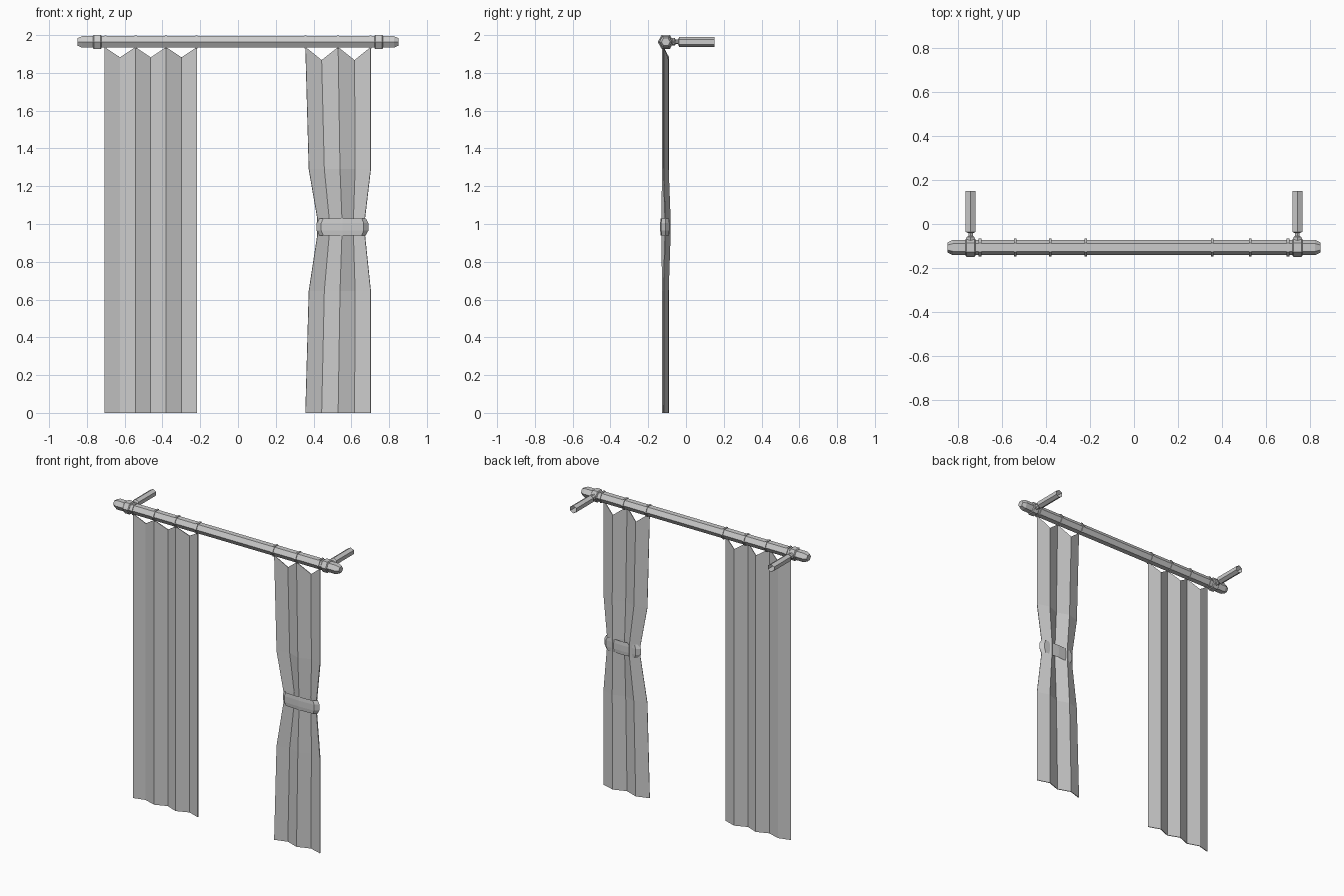
import bpy, bmesh
from math import cos, sin, pi

if "Cube" in bpy.data.objects:
    bpy.data.objects.remove(bpy.data.objects["Cube"])

ROD_Y, ROD_Z = -0.107, 1.964


def make_object(name, rows, closed=False, cap_start=False, cap_end=False, thickness=0):
    """Skin a list of point rows into one mesh."""
    bm = bmesh.new()
    grid = [[bm.verts.new(p) for p in row] for row in rows]
    n = len(rows[0])
    for a, b in zip(grid, grid[1:]):
        for i in range(n if closed else n - 1):
            j = (i + 1) % n
            bm.faces.new((a[i], a[j], b[j], b[i]))
    if cap_start:
        bm.faces.new(grid[0][::-1])
    if cap_end:
        bm.faces.new(grid[-1])
    bmesh.ops.recalc_face_normals(bm, faces=bm.faces)
    me = bpy.data.meshes.new(name)
    bm.to_mesh(me)
    bm.free()
    ob = bpy.data.objects.new(name, me)
    bpy.context.collection.objects.link(ob)
    if thickness:
        mod = ob.modifiers.new("thickness", 'SOLIDIFY')
        mod.thickness = thickness
        mod.offset = 0
    return ob


def hex_x(name, profile):
    """Hexagonal turned part along x on the rod axis; profile of (x, radius)."""
    rows = [[(x, ROD_Y + r * cos(k * pi / 3), ROD_Z + r * sin(k * pi / 3))
             for k in range(6)] for x, r in profile]
    return make_object(name, rows, True, True, True)


def hex_y(name, x, profile, cap_end):
    """Hexagonal turned part along y, corner upwards; profile of (y, radius)."""
    rows = [[(x + r * sin(k * pi / 3), y, ROD_Z + r * cos(k * pi / 3))
             for k in range(6)] for y, r in profile]
    return make_object(name, rows, True, True, cap_end)


# Rod with chamfered ends
hex_x("rod", [(-0.85, 0.023), (-0.825, 0.035), (0.825, 0.035), (0.85, 0.023)])

# Wall brackets
for side, s in (("left", -1), ("right", 1)):
    x = s * 0.745
    hex_x(f"bracket_collar_{side}", [(x - 0.023, 0.037), (x - 0.018, 0.043),
                                     (x + 0.018, 0.043), (x + 0.023, 0.037)])
    hex_y(f"bracket_arm_{side}", x,
          [(-0.075, 0.02), (-0.06, 0.02), (-0.054, 0.012), (-0.042, 0.012),
           (-0.036, 0.026), (0.15, 0.026)], False)

# Curtain rings
for i, x in enumerate((-0.702, -0.542, -0.381, -0.22, 0.357, 0.53, 0.702)):
    hex_x(f"curtain_ring_{i + 1}", [(x - 0.006, 0.040), (x + 0.006, 0.040)])

# Straight left curtain: pleated, hanging in scallops from the rings
fold_x = (-0.707, -0.625, -0.543, -0.462, -0.381, -0.299, -0.217)
fold_y = (-0.12, -0.098, -0.125, -0.093, -0.125, -0.092, -0.12)
top = [(x, y, 1.882 if i % 2 else 1.937) for i, (x, y) in enumerate(zip(fold_x, fold_y))]
bottom = [(x, y, 0.0) for x, y in zip(fold_x, fold_y)]
make_object("left_curtain", [top, bottom], thickness=0.005)

# Tied right curtain: gathered towards the tieback
wide = (0.357, 0.443, 0.53, 0.617, 0.703)
mid = (0.375, 0.457, 0.54, 0.62, 0.703)
waist = (0.42, 0.483, 0.55, 0.611, 0.672)
depth = (-0.12, -0.094, -0.125, -0.094, -0.12)
tied = (-0.112, -0.084, -0.127, -0.084, -0.112)
rows = [[(x, y, 1.868 if i % 2 else 1.937) for i, (x, y) in enumerate(zip(wide, depth))]]
for xs, ys, z in ((mid, depth, 1.29), (waist, tied, 1.03), (waist, tied, 0.94),
                  (mid, depth, 0.645), (wide, depth, 0.0)):
    rows.append([(x, y, z) for x, y in zip(xs, ys)])
make_object("right_curtain", rows, thickness=0.005)

# Tieback: flattened bulging band round the waist
loop = ((-0.128, 0), (-0.105, -0.021), (0, -0.026), (0.105, -0.021),
        (0.128, 0), (0.105, 0.019), (0, 0.024), (-0.105, 0.019))
make_object("tieback", [[(0.553 + x * s, -0.109 + y * s, z) for x, y in loop]
                        for z, s in ((0.94, 0.97), (0.965, 1.07), (1.005, 1.07), (1.03, 0.97))],
            closed=True)
